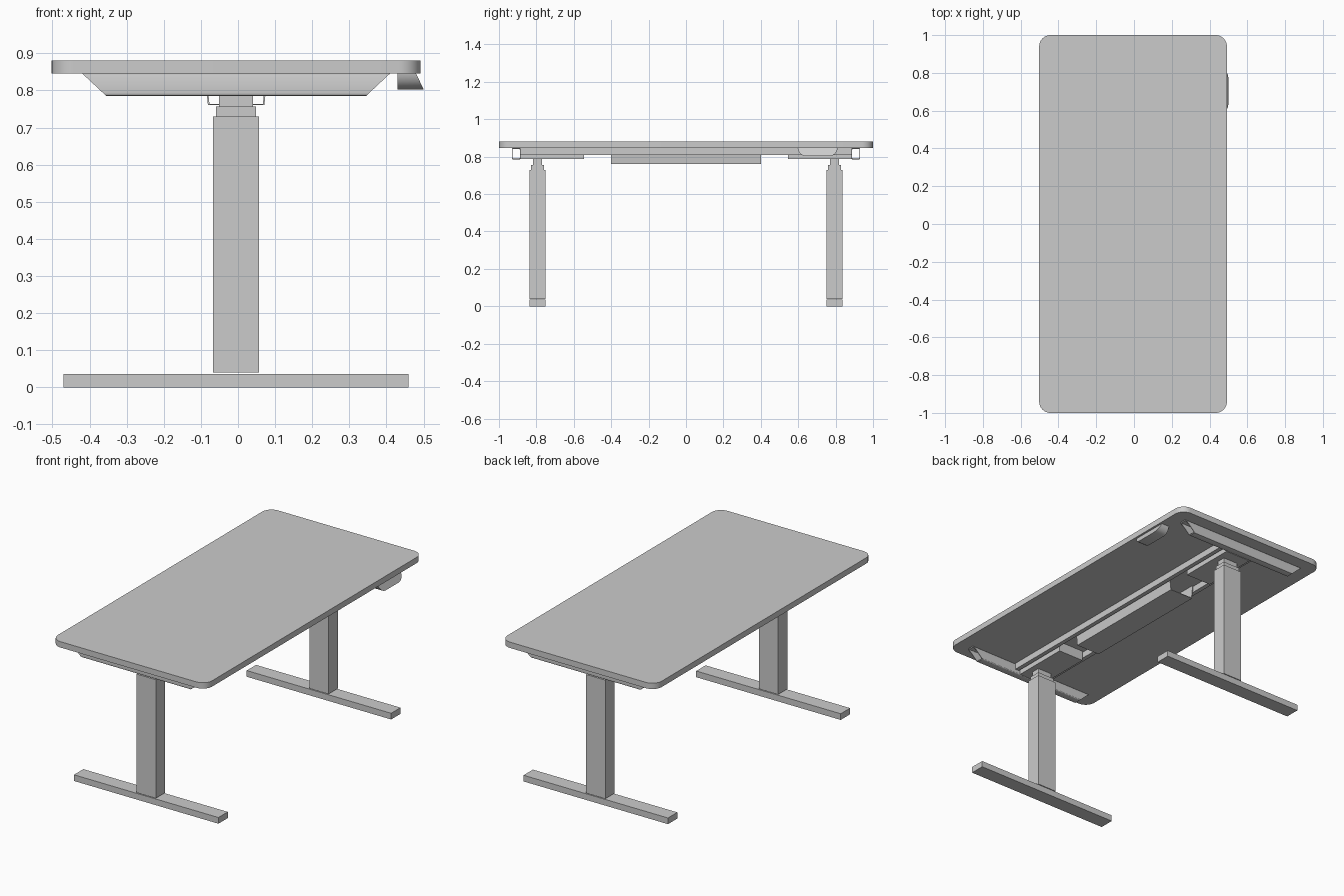
import bpy, bmesh, math
from mathutils import Vector

if "Cube" in bpy.data.objects:
    bpy.data.objects.remove(bpy.data.objects["Cube"])

CX = -0.005  # centre line of the desk; the controller sticks out on +x


def add(name, bm, smooth=False):
    bmesh.ops.recalc_face_normals(bm, faces=bm.faces)
    me = bpy.data.meshes.new(name)
    bm.to_mesh(me)
    bm.free()
    ob = bpy.data.objects.new(name, me)
    bpy.context.collection.objects.link(ob)
    if smooth:
        bpy.ops.object.select_all(action='DESELECT')
        ob.select_set(True)
        bpy.context.view_layer.objects.active = ob
        bpy.ops.object.shade_smooth_by_angle(angle=math.radians(30))
    return ob


def box(name, x0, x1, y0, y1, z0, z1):
    bm = bmesh.new()
    bmesh.ops.create_cube(bm, size=1)
    for v in bm.verts:
        v.co = Vector(((x0 + x1) / 2 + v.co.x * (x1 - x0),
                       (y0 + y1) / 2 + v.co.y * (y1 - y0),
                       (z0 + z1) / 2 + v.co.z * (z1 - z0)))
    return add(name, bm)


def prism(bm, ring_a, ring_b, caps=True):
    a = [bm.verts.new(p) for p in ring_a]
    b = [bm.verts.new(p) for p in ring_b]
    n = len(a)
    for i in range(n):
        bm.faces.new((a[i], a[(i + 1) % n], b[(i + 1) % n], b[i]))
    if caps:
        bm.faces.new(a)
        bm.faces.new(b)
    return a, b


def round_rect(cx, cy, hx, hy, r, seg):
    pts = []
    for k, (sx, sy) in enumerate(((1, 1), (-1, 1), (-1, -1), (1, -1))):
        for i in range(seg + 1):
            t = math.pi / 2 * (k + i / seg)
            pts.append((cx + sx * (hx - r) + r * math.cos(t),
                        cy + sy * (hy - r) + r * math.sin(t)))
    return pts


# Tabletop with rounded corners and softened rims
bm = bmesh.new()
outline = round_rect(CX, 0, 0.497, 1.0, 0.06, 10)
prism(bm, [(x, y, 0.846) for x, y in outline], [(x, y, 0.88) for x, y in outline])
rim = [e for e in bm.edges if abs(e.verts[0].co.z - e.verts[1].co.z) < 1e-5]
bmesh.ops.bevel(bm, geom=rim, offset=0.007, segments=3, profile=0.5, affect='EDGES')
add("tabletop", bm, True)

for s, side in ((-1, "front"), (1, "back")):
    y = s * 0.794
    # T-shaped leg: foot, column and two telescoping stages
    box(side + "_foot", CX - 0.465, CX + 0.465, y - 0.043, y + 0.043, 0, 0.036)
    box(side + "_leg_column", CX - 0.062, CX + 0.062, y - 0.043, y + 0.043, 0.04, 0.73)
    box(side + "_leg_stage_middle", CX - 0.054, CX + 0.054, y - 0.034, y + 0.034, 0.70, 0.756)
    box(side + "_leg_stage_top", CX - 0.046, CX + 0.046, y - 0.025, y + 0.025, 0.74, 0.79)

    # Motor housing that joins leg and frame rails
    ya, yb = sorted((s * 0.545, s * 0.884))
    box(side + "_leg_housing", CX - 0.082, CX + 0.082, ya, yb, 0.787, 0.845)

    # Side support: hollow tube with slanted open ends
    bm = bmesh.new()
    loops = []
    for inset in (0, 0.004):
        prof = round_rect(s * 0.908, 0.8155, 0.0235 - inset, 0.0305 - inset, 0.008 - inset, 3)
        rings = []
        for d in (-1, 1):
            rings.append([(CX + d * (0.35 + (z - 0.785) * 1.07), py, z) for py, z in prof])
        loops.append(prism(bm, *rings, caps=False))
    for e in (0, 1):
        o, i = loops[0][e], loops[1][e]
        n = len(o)
        for k in range(n):
            bm.faces.new((o[k], o[(k + 1) % n], i[(k + 1) % n], i[k]))
    add(side + "_side_support", bm, True)

# Long frame rails
for s, side in ((-1, "left"), (1, "right")):
    xa, xb = sorted((CX + s * 0.09, CX + s * 0.115))
    box(side + "_frame_rail", xa, xb, -0.884, 0.884, 0.808, 0.845)

# Thin cable tray, open at both ends
path = [(-0.085, 0.845), (-0.076, 0.76), (0.076, 0.76), (0.085, 0.845),
        (0.081, 0.845), (0.072, 0.764), (-0.072, 0.764), (-0.081, 0.845)]
bm = bmesh.new()
prism(bm, [(CX + x, -0.4, z) for x, z in path], [(CX + x, 0.4, z) for x, z in path])
add("cable_tray", bm)

# Height controller: rounded underside, slanted face
half = [(0.107, 0.846), (0.105, 0.836), (0.099, 0.824), (0.09, 0.813), (0.078, 0.806), (0.064, 0.803)]
prof = half + [(-y, z) for y, z in reversed(half)]
bm = bmesh.new()
prism(bm, [(0.43, 0.704 + y, z) for y, z in prof],
      [(0.5 - (z - 0.803) * 0.47, 0.704 + y, z) for y, z in prof])
add("height_controller", bm, True)
